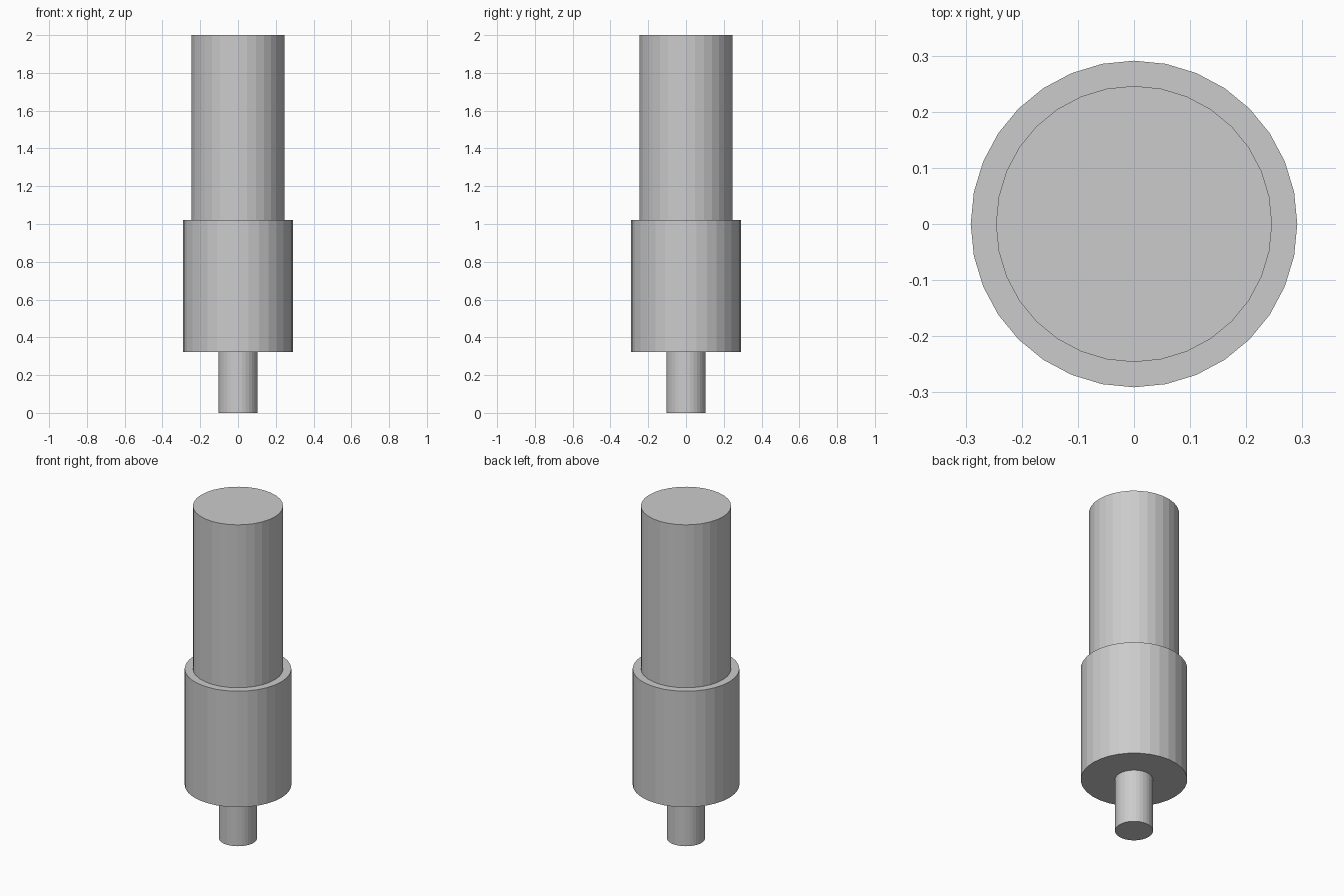
import bpy

if "Cube" in bpy.data.objects:
    bpy.data.objects.remove(bpy.data.objects["Cube"])


def cylinder(name, radius, z0, z1, sides=32):
    """Flat-faced upright cylinder between two heights."""
    bpy.ops.mesh.primitive_cylinder_add(
        vertices=sides, radius=radius, depth=z1 - z0,
        location=(0, 0, (z0 + z1) / 2))
    bpy.context.object.name = name


# Thin pin at the foot, wide collar in the middle, long barrel on top
cylinder("lower_pin", 0.104, 0.0, 0.322)
cylinder("middle_collar", 0.291, 0.322, 1.02)
cylinder("upper_barrel", 0.246, 1.02, 2.0)
